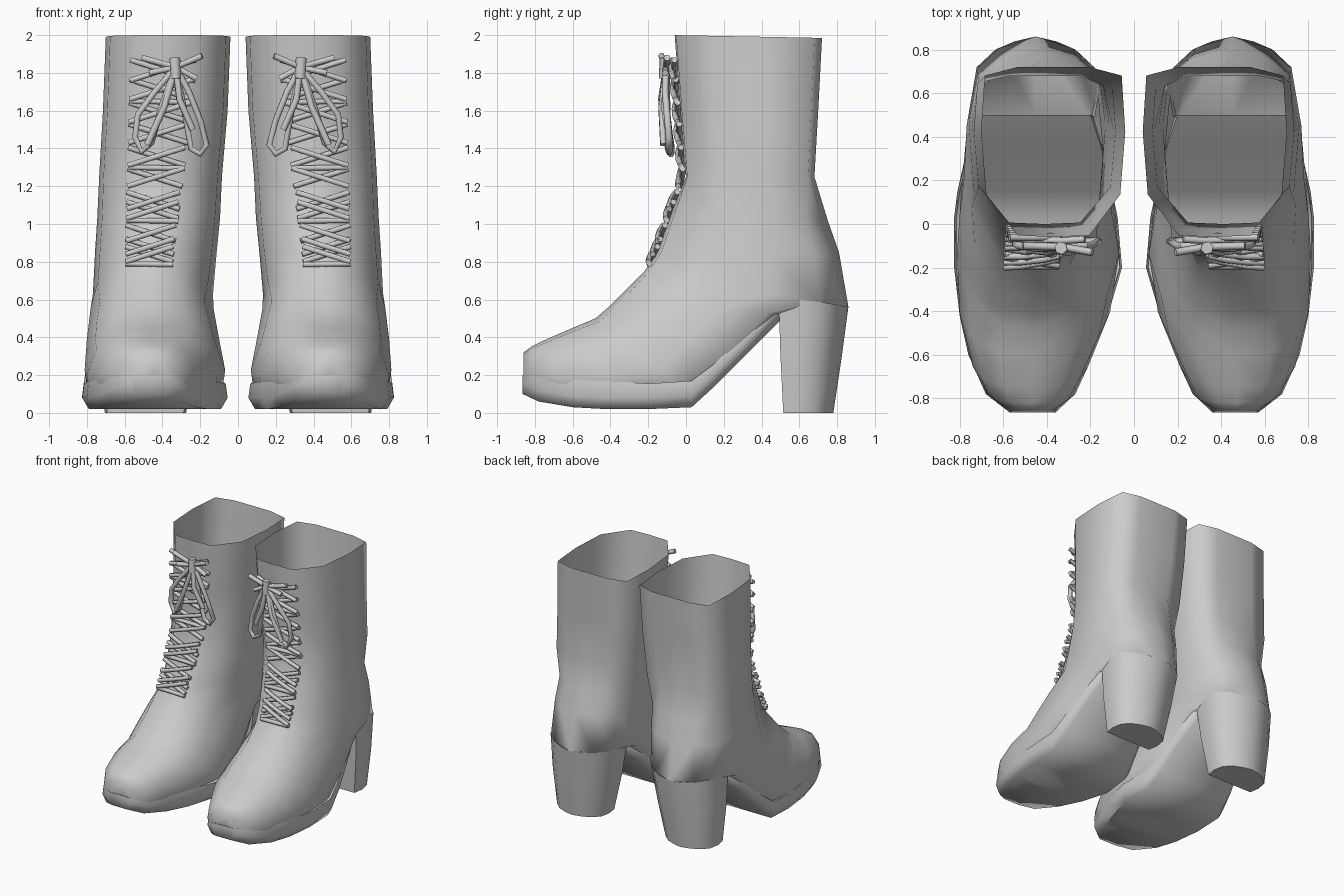
import bpy, bmesh, math
from mathutils import Vector

if "Cube" in bpy.data.objects:
    bpy.data.objects.remove(bpy.data.objects["Cube"])

# Half cross-sections: (position front->back, fraction of half width)
SHAFT = [(0, 0), (.01, .5), (.25, .93), (.62, 1), (.95, .95), (1, .5), (1, 0)]
ANKLE = [(0, 0), (.02, .47), (.28, .92), (.62, 1), (.86, .86), (.95, .53), (1, 0)]
FOOT = [(0, 0), (.04, .48), (.28, .85), (.65, 1), (.92, .96), (1, .75), (1, 0)]
HEEL = [(0, 0), (0, .94), (.3, 1), (.62, .93), (.84, .63), (.94, .33), (1, 0)]


def ring(yf, zf, yb, zb, cx, hw, half):
    """Closed ring spanning from a front point to a back point in side view."""
    pt = lambda u, w: Vector((cx + w * hw, yf + (yb - yf) * u, zf + (zb - zf) * u))
    return [pt(u, w) for u, w in half] + [pt(u, -w) for u, w in half[-2:0:-1]]


def loft(name, rings, side, cap_first, cap_last, angle=50):
    bm = bmesh.new()
    rows = [[bm.verts.new((p.x * side, p.y, p.z)) for p in r] for r in rings]
    n = len(rows[0])
    for a, b in zip(rows, rows[1:]):
        for i in range(n):
            j = (i + 1) % n
            bm.faces.new((a[i], a[j], b[j], b[i]))
    if cap_first:
        bm.faces.new(rows[0])
    if cap_last:
        bm.faces.new(rows[-1])
    bmesh.ops.recalc_face_normals(bm, faces=bm.faces)
    me = bpy.data.meshes.new(name)
    bm.to_mesh(me)
    bm.free()
    ob = bpy.data.objects.new(name, me)
    bpy.context.collection.objects.link(ob)
    bpy.ops.object.select_all(action='DESELECT')
    ob.select_set(True)
    bpy.context.view_layer.objects.active = ob
    bpy.ops.object.shade_smooth_by_angle(angle=math.radians(angle))
    return ob


def cords(name, paths, side, radius):
    cu = bpy.data.curves.new(name, 'CURVE')
    cu.dimensions = '3D'
    cu.bevel_depth = radius
    cu.bevel_resolution = 1
    cu.use_fill_caps = True
    for path in paths:
        sp = cu.splines.new('POLY')
        sp.points.add(len(path) - 1)
        for p, (x, y, z) in zip(sp.points, path):
            p.co = (x * side, y, z, 1)
    ob = bpy.data.objects.new(name, cu)
    bpy.context.collection.objects.link(ob)


def front_y(z):
    """Depth of the lacing along the front of the shaft."""
    prof = [(.78, -.195), (.85, -.155), (1.05, -.085), (1.25, -.008), (1.6, -.035), (2, -.065)]
    for (z0, y0), (z1, y1) in zip(prof, prof[1:]):
        if z <= z1:
            return y0 + (y1 - y0) * (z - z0) / (z1 - z0)
    return prof[-1][1]


UPPER = [
    (-.06, 2.0, .72, 1.985, .37, .33, SHAFT),
    (-.03, 1.6, .70, 1.6, .385, .33, SHAFT),
    (.0, 1.25, .68, 1.25, .41, .325, SHAFT),
    (-.08, 1.05, .75, 1.02, .42, .325, ANKLE),
    (-.15, .85, .81, .85, .435, .322, ANKLE),
    (-.22, .75, .86, .56, .45, .318, ANKLE),
    (-.35, .62, .50, .52, .455, .325, FOOT),
    (-.41, .56, .28, .30, .45, .35, FOOT),
    (-.48, .50, .05, .08, .44, .372, FOOT),
    (-.60, .45, -.30, .06, .455, .345, FOOT),
    (-.75, .385, -.60, .07, .475, .265, FOOT),
    (-.82, .35, -.76, .09, .47, .20, FOOT),
    (-.86, .32, -.86, .12, .465, .10, FOOT),
]

# Sole stations: y, inner x, outer x, bottom z, top z
SOLE = [
    (-.865, .36, .57, .10, .20), (-.78, .27, .68, .06, .19), (-.6, .19, .76, .03, .18),
    (-.42, .12, .80, .02, .17), (-.2, .055, .825, .02, .155), (.03, .075, .825, .03, .17),
    (.15, .10, .81, .14, .26), (.35, .14, .765, .34, .45), (.5, .19, .72, .49, .57),
]


def sole_ring(y, x0, x1, zb, zt):
    e = .035
    return [Vector(p) for p in ((x0 + e, y, zb), (x1 - e, y, zb), (x1, y, zb + .06),
                                (x1 - .01, y, zt), (x0 + .01, y, zt), (x0, y, zb + .06))]


for side, label in ((1, "right"), (-1, "left")):
    # Leather upper, open at the top
    loft(label + "_boot_upper", [ring(*s) for s in UPPER], side, False, True, 85)
    # Platform sole and arch
    loft(label + "_sole", [sole_ring(*s) for s in SOLE], side, True, True, 60)
    # Block heel, its top tucked along the slanted edge of the upper
    loft(label + "_heel", [ring(.515, 0, .78, 0, .49, .215, HEEL),
                           ring(.50, .3, .825, .3, .472, .26, HEEL),
                           ring(.49, .625, .86, .562, .452, .29, HEEL)], side, True, False, 75)

    # Criss-cross lacing
    levels = [.80, .84, .91, 1.03, 1.08, 1.20, 1.31, 1.43, 1.54, 1.66, 1.76]
    paths = []
    for i, z in enumerate(levels):
        t = (z - .8) / 1.0
        cx, hw = .47 - .075 * t, .125 + .05 * t
        rise = .08 + .03 * t
        for d in (1, -1):
            lift = .012 if d > 0 else .03
            paths.append([(cx + d * hw * k, front_y(z + rise * (k + 1) / 2) - lift * (1 - .5 * abs(k)),
                           z + rise * (k + 1) / 2) for k in (-1, -.4, .4, 1)])
        if i % 3 == 0:
            paths.append([(cx - hw, front_y(z) - .01, z - .015), (cx + hw, front_y(z) - .01, z - .01)])
    cords(label + "_laces", paths, side, .016)

    # Bow: loops, tails and knot
    knot = (.33, -.105, 1.83)
    bow = [
        [knot, (.44, -.11, 1.70), (.53, -.10, 1.58), (.545, -.09, 1.46), (.51, -.09, 1.38),
         (.46, -.10, 1.43), (.41, -.115, 1.6), knot],
        [knot, (.26, -.11, 1.70), (.20, -.10, 1.55), (.165, -.08, 1.42), (.20, -.08, 1.37),
         (.25, -.08, 1.40), (.28, -.10, 1.58), knot],
        [knot, (.39, -.13, 1.62), (.48, -.12, 1.42)],
        [knot, (.31, -.13, 1.66), (.24, -.11, 1.50)],
        [(.19, -.13, 1.89), knot, (.51, -.10, 1.88)],
        [(.22, -.10, 1.77), knot, (.47, -.11, 1.80)],
    ]
    cords(label + "_bow", bow, side, .018)
    cords(label + "_knot", [[(.335, -.11, 1.88), (.33, -.115, 1.77)]], side, .03)
